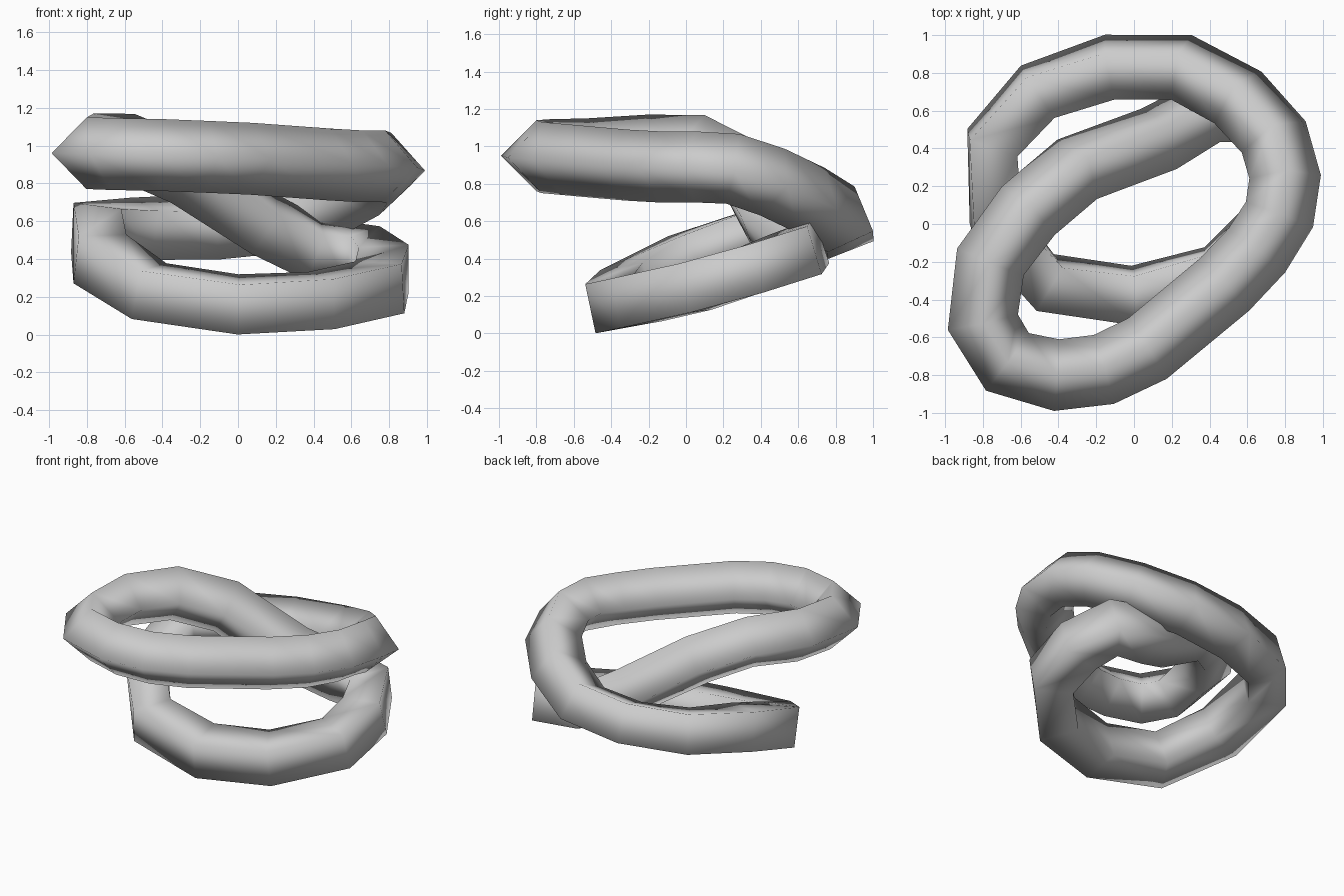
import bpy, bmesh
from math import cos, sin, radians, pi
from mathutils import Vector

cube = bpy.data.objects.get("Cube")
if cube:
    bpy.data.objects.remove(cube)

RADIUS = 0.19
SIDES = 4

# Closed centre line: x, y, z and roll in degrees
path = [
    # upper loop, front to right
    (-.80, -.52, .96, 0), (-.67, -.73, .955, 0), (-.41, -.80, .95, 0),
    (-.16, -.77, .94, 0), (.07, -.66, .93, 0), (.48, -.32, .90, 0),
    (.65, -.14, .89, 0), (.77, .05, .89, 2), (.80, .25, .88, 4),
    (.74, .46, .81, 8), (.55, .67, .71, 14),
    # sweep down across the back and the right side
    (.25, .83, .61, 20), (-.13, .83, .57, 24), (-.51, .70, .56, 30),
    (-.75, .43, .55, 38), (-.73, .00, .40, 47),
    # lower loop
    (-.47, -.31, .23, 54), (0, -.38, .16, 57), (.44, -.26, .18, 53),
    (.75, .05, .25, 48), (.77, .35, .34, 42), (.66, .58, .42, 34),
    # arm rising back to the upper loop
    (.40, .60, .45, 24), (.13, .45, .59, 14), (-.30, .29, .87, 7),
    (-.56, .07, .98, 3), (-.76, -.20, .98, 0),
]


def section(i):
    """Ring of points across the tube at path point i."""
    here = Vector(path[i][:3])
    before = Vector(path[i - 1][:3])
    after = Vector(path[(i + 1) % len(path)][:3])
    along = ((here - before).normalized() + (after - here).normalized()).normalized()
    out = along.cross(Vector((0, 0, 1))).normalized()
    up = out.cross(along)
    for k in range(SIDES):
        a = radians(path[i][3]) + 2 * pi * k / SIDES
        yield here + RADIUS * (out * sin(a) + up * cos(a))


# Looped tube
bm = bmesh.new()
rings = [[bm.verts.new(p) for p in section(i)] for i in range(len(path))]
for i, ring in enumerate(rings):
    prev = rings[i - 1]
    for k in range(SIDES):
        n = (k + 1) % SIDES
        bm.faces.new((prev[k], prev[n], ring[n], ring[k])).smooth = True
bmesh.ops.recalc_face_normals(bm, faces=bm.faces)
mesh = bpy.data.meshes.new("looped_tube")
bm.to_mesh(mesh)
bm.free()
tube = bpy.data.objects.new("looped_tube", mesh)
bpy.context.collection.objects.link(tube)

# Plain grey
grey = bpy.data.materials.new("light_grey")
grey.use_nodes = True
colour = (.6, .6, .6, 1)
grey.diffuse_color = colour
grey.node_tree.nodes["Principled BSDF"].inputs["Base Color"].default_value = colour
mesh.materials.append(grey)
